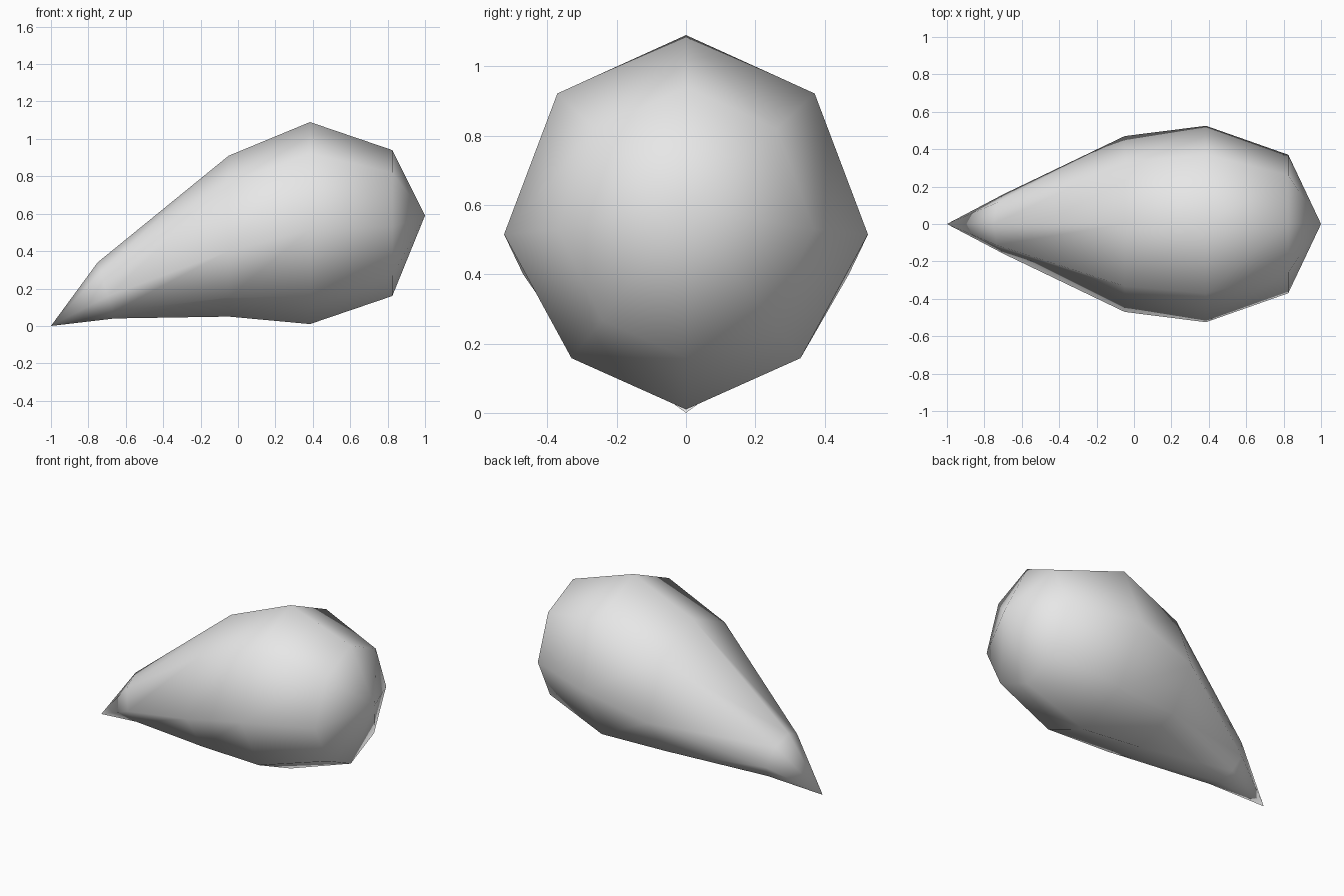
import bpy
import bmesh
from math import sin, cos, tau

cube = bpy.data.objects.get("Cube")
if cube:
    bpy.data.objects.remove(cube)

SIDES = 8


def ring(bm, x_top, x_low, top, side, low, half_width, pinch):
    """One egg-shaped cross-section, narrower below its widest point."""
    verts = []
    for i in range(SIDES):
        c, s = cos(tau * i / SIDES), sin(tau * i / SIDES)
        z = side + c * ((top - side) if c > 0 else (side - low))
        t = (z - low) / (top - low)
        y = half_width * s * (pinch if c < -0.1 else 1)
        verts.append(bm.verts.new((x_low + t * (x_top - x_low), y, z)))
    return verts


# Cross-sections from the thin tail to the blunt end
sections = [
    (-0.75, -0.66, 0.34, 0.16, 0.04, 0.16, 0.9),
    (-0.05, -0.05, 0.91, 0.40, 0.05, 0.47, 0.9),
    (0.385, 0.385, 1.09, 0.515, 0.01, 0.525, 0.89),
    (0.825, 0.825, 0.94, 0.53, 0.16, 0.37, 0.93),
]

bm = bmesh.new()
rings = [ring(bm, *s) for s in sections]
tail = bm.verts.new((-1, 0, 0))
nose = bm.verts.new((1, 0, 0.59))

# Skin between the sections, closed by a fan at each end
for i in range(SIDES):
    j = (i + 1) % SIDES
    for a, b in zip(rings, rings[1:]):
        bm.faces.new((a[i], a[j], b[j], b[i]))
    bm.faces.new((tail, rings[0][j], rings[0][i]))
    bm.faces.new((nose, rings[-1][i], rings[-1][j]))
bmesh.ops.recalc_face_normals(bm, faces=bm.faces)
for f in bm.faces:
    f.smooth = True

mesh = bpy.data.meshes.new("teardrop_body")
bm.to_mesh(mesh)
bm.free()
body = bpy.data.objects.new("teardrop_body", mesh)
bpy.context.collection.objects.link(body)

# Plain light grey
grey = bpy.data.materials.new("light_grey")
grey.use_nodes = True
colour = (0.8, 0.8, 0.8, 1)
grey.diffuse_color = colour
for node in grey.node_tree.nodes:
    if node.type == "BSDF_PRINCIPLED":
        node.inputs["Base Color"].default_value = colour
mesh.materials.append(grey)
